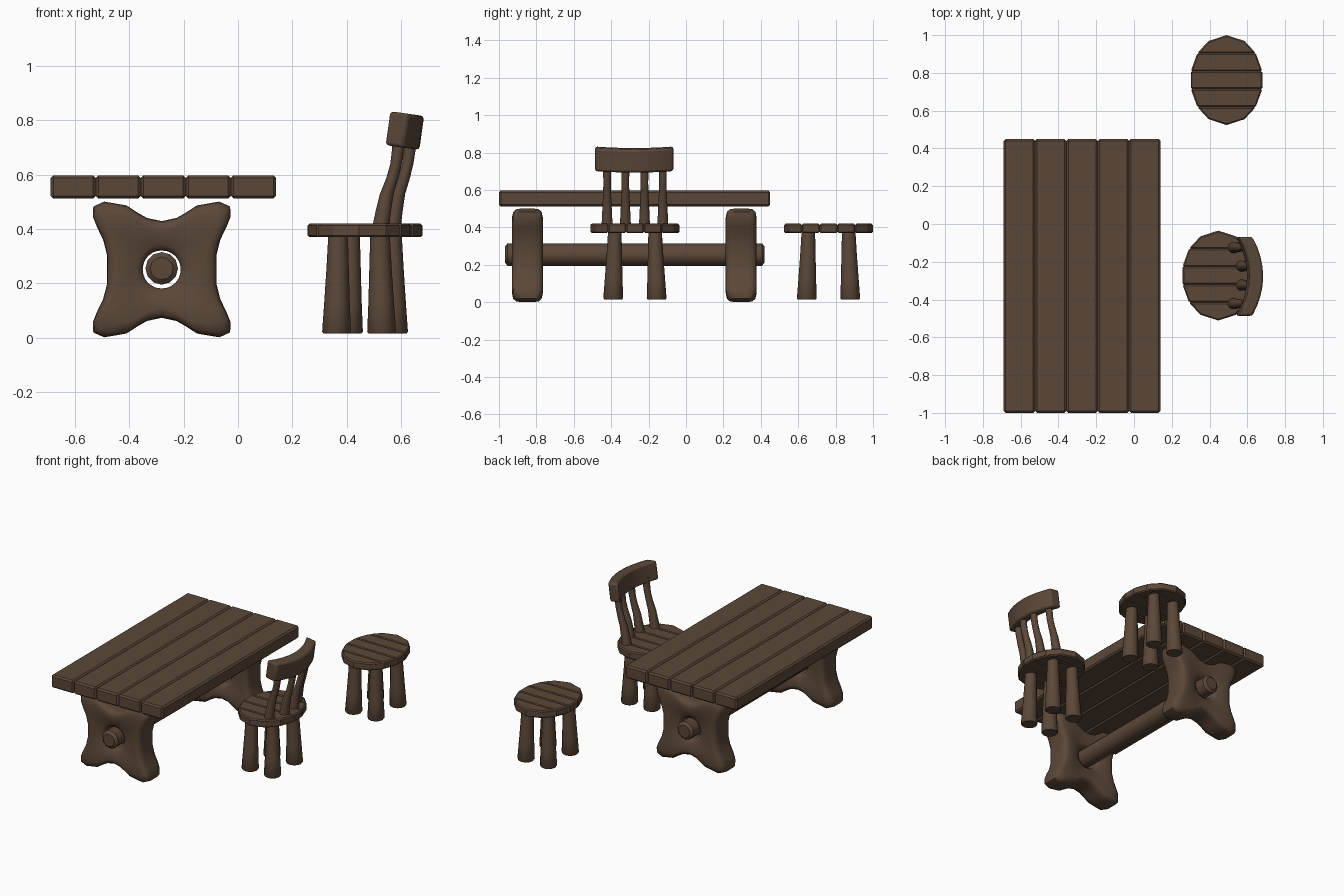
import bpy, bmesh, math
from mathutils import Vector

if "Cube" in bpy.data.objects:
    bpy.data.objects.remove(bpy.data.objects["Cube"])

wood = bpy.data.materials.new("dark_wood")
wood.diffuse_color = (0.105, 0.064, 0.04, 1)
wood.use_nodes = True
wood.node_tree.nodes["Principled BSDF"].inputs["Base Color"].default_value = wood.diffuse_color


def make(name, bm, bevel=0.0, segs=1, smooth=None):
    bmesh.ops.recalc_face_normals(bm, faces=bm.faces)
    me = bpy.data.meshes.new(name)
    bm.to_mesh(me)
    bm.free()
    ob = bpy.data.objects.new(name, me)
    bpy.context.collection.objects.link(ob)
    me.materials.append(wood)
    if bevel:
        m = ob.modifiers.new("bevel", 'BEVEL')
        m.width, m.segments = bevel, segs
        m.limit_method, m.angle_limit = 'ANGLE', math.radians(40)
    if smooth:
        bpy.ops.object.select_all(action='DESELECT')
        ob.select_set(True)
        bpy.context.view_layer.objects.active = ob
        bpy.ops.object.shade_smooth_by_angle(angle=math.radians(smooth))
    return ob


def loft(rings, caps=True, closed=False):
    """Skin a list of point rings with quads."""
    bm = bmesh.new()
    vs = [[bm.verts.new(p) for p in r] for r in rings]
    n = len(rings[0])
    pairs = list(zip(vs, vs[1:])) + ([(vs[-1], vs[0])] if closed else [])
    for a, b in pairs:
        for i in range(n):
            j = (i + 1) % n
            bm.faces.new((a[i], a[j], b[j], b[i]))
    if caps and not closed:
        bm.faces.new(vs[0][::-1])
        bm.faces.new(vs[-1])
    return bm


def tube(name, path, sides=12):
    """Upright round bar through (x, y, z, radius) stations."""
    ring = [(math.cos(2 * math.pi * i / sides), math.sin(2 * math.pi * i / sides)) for i in range(sides)]
    return make(name, loft([[(x + r * c, y + r * s, z) for c, s in ring] for x, y, z, r in path]), smooth=40)


# Table top: five planks
X0, W = -0.69, 0.166
for i in range(5):
    xa, xb = X0 + i * W, X0 + (i + 1) * W
    rect = [(xa, -1.0), (xb, -1.0), (xb, 0.45), (xa, 0.45)]
    make(f"table_plank_{i + 1}", loft([[(x, y, z) for x, y in rect] for z in (0.512, 0.598)]), bevel=0.01)

# Table end panels: pillowy X shape with a round hole
CX, CZ = -0.281, 0.251
quarter = [(0.202, 0), (0.202, 0.055), (0.216, 0.11), (0.238, 0.155), (0.254, 0.195), (0.252, 0.232),
           (0.212, 0.25), (0.13, 0.236), (0.09, 0.21), (0.055, 0.19), (0, 0.178)]
half = quarter + [(-x, z) for x, z in quarter[-2::-1]]
outline = [Vector(p) for p in half + [(x, -z) for x, z in half[-2:0:-1]]]
hole = [p.normalized() * 0.07 for p in outline]


def panel_ring(pts, s, y):
    return [(CX + p.x * s, y, CZ + p.y * s) for p in pts]


for name, cy in (("front_table_leg", -0.848), ("back_table_leg", 0.295)):
    side = [(hole, 1, 0.055), (hole, 1.3, 0.07), (outline, 0.8, 0.083), (outline, 0.93, 0.076),
            (outline, 0.985, 0.06), (outline, 1, 0.035)]
    rings = [panel_ring(p, s, cy - d) for p, s, d in side] + [panel_ring(p, s, cy + d) for p, s, d in side[::-1]]
    make(name, loft(rings, closed=True), smooth=60)

# Stretcher bar through both panels
bar = tube("stretcher_bar", [(0, 0, -0.695, 0.042), (0, 0, -0.68, 0.06), (0, 0, 0.68, 0.06), (0, 0, 0.695, 0.042)])
bar.rotation_euler = (math.pi / 2, 0, 0)
bar.location = (CX, -0.274, 0.255)


# Oval plank seat with four splayed tapering legs
def seat(label, cx, cy):
    rx, ry = 0.193, 0.238
    rows = [[-1, -0.87, -0.6], [-0.6, -0.2], [-0.2, 0.2], [0.2, 0.6], [0.6, 0.87, 1]]
    for k, row in enumerate(rows):
        edge = [(rx * math.sqrt(1 - t * t), ry * t) for t in row]
        pts = edge + [(-x, y) for x, y in edge[::-1] if x > 1e-6]
        make(f"{label}_seat_plank_{k + 1}",
             loft([[(cx + x, cy + y, z) for x, y in pts] for z in (0.37, 0.42)]), bevel=0.007)
    for sx, n1 in ((-1, "left"), (1, "right")):
        for sy, n2 in ((-1, "front"), (1, "back")):
            def at(s, z, r):
                return (cx + sx * 0.083 * s, cy + sy * 0.116 * s, z, r)
            tube(f"{label}_{n2}_{n1}_leg", [at(1, 0.015, 0.048), at(1, 0.022, 0.053), at(0.98, 0.13, 0.047),
                                            at(0.95, 0.26, 0.041), at(0.93, 0.38, 0.036)])


seat("stool", 0.49, 0.762)
CHX, CHY = 0.446, -0.273
seat("chair", CHX, CHY)

# Chair back spindles, S-curved
for k, (dy, x) in enumerate(((-0.149, 0.526), (-0.051, 0.569), (0.051, 0.569), (0.149, 0.526))):
    curve = [(0, 0.41, 0.031), (0.01, 0.47, 0.028), (0.022, 0.53, 0.025), (0.043, 0.59, 0.022),
             (0.056, 0.64, 0.021), (0.063, 0.69, 0.022), (0.066, 0.74, 0.022)]
    tube(f"back_spindle_{k + 1}", [(x + dx, CHY + dy, z, r) for dx, z, r in curve], 10)

# Curved, tilted top rail
sections = []
for i in range(9):
    u = -1 + i / 4
    xi = 0.058 * (1 - u * u)
    sections.append([(x, 0.209 * u, z) for x, z in
                     ((xi, -0.063), (xi + 0.072, -0.063), (xi + 0.072, 0.063), (xi, 0.063))])
rail = make("chair_top_rail", loft(sections), bevel=0.012, segs=2, smooth=40)
rail.rotation_euler = (0, math.radians(8), 0)
rail.location = (0.548, CHY - 0.004, 0.772)
